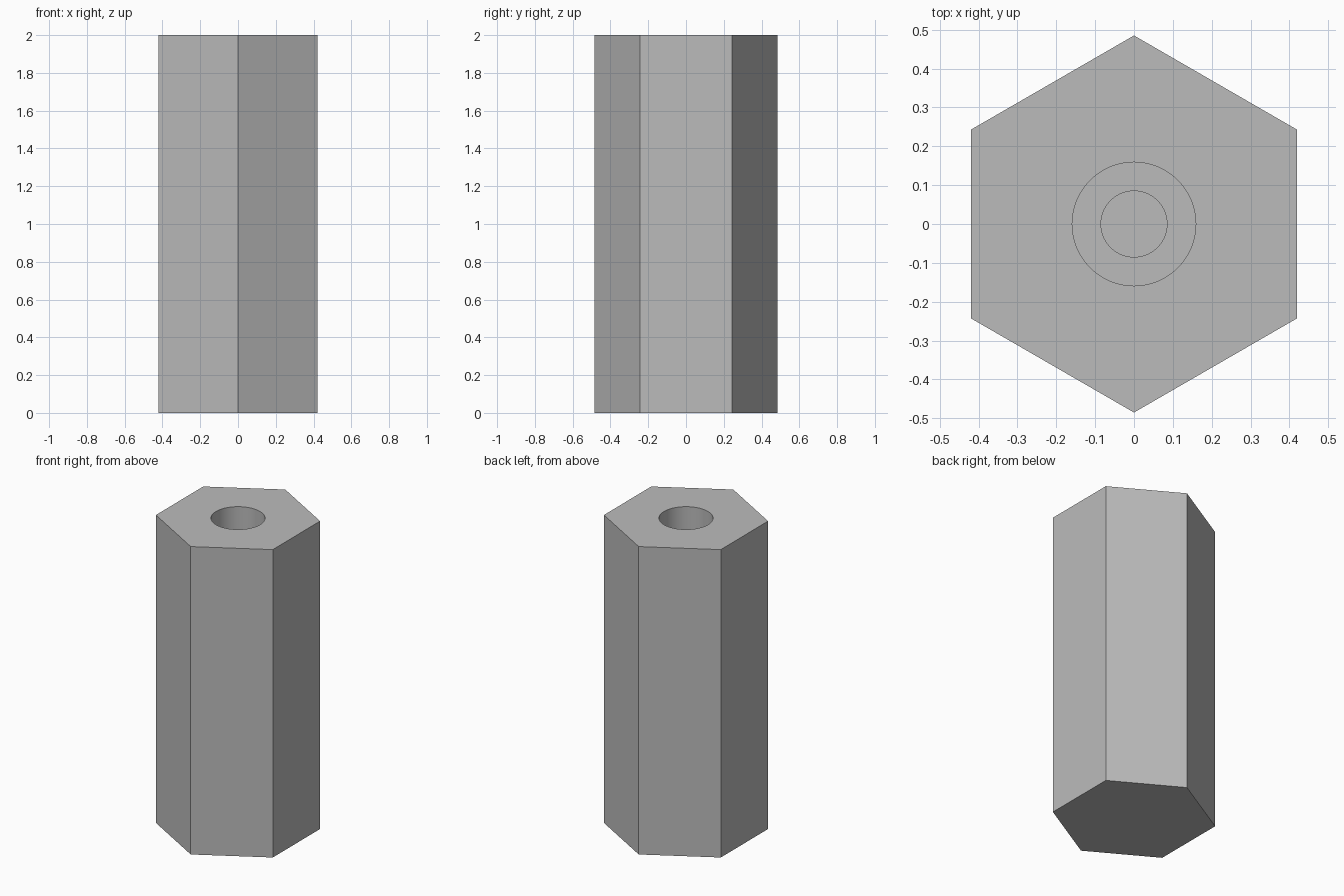
import bpy
import math

cube = bpy.data.objects.get("Cube")
if cube:
    bpy.data.objects.remove(cube, do_unlink=True)

HEIGHT = 2.0
HEX_RADIUS = 0.485

# Plain grey metal
grey = bpy.data.materials.new("grey_metal")
grey.use_nodes = True
colour = (0.5, 0.5, 0.5, 1)
grey.diffuse_color = colour
grey.node_tree.nodes["Principled BSDF"].inputs["Base Color"].default_value = colour


def cylinder(name, radius, bottom, top, sides):
    bpy.ops.mesh.primitive_cylinder_add(
        vertices=sides, radius=radius, depth=top - bottom,
        location=(0, 0, (top + bottom) / 2))
    obj = bpy.context.object
    obj.name = name
    obj.data.materials.append(grey)
    return obj


def cut(target, cutter):
    mod = target.modifiers.new(cutter.name, 'BOOLEAN')
    mod.operation = 'DIFFERENCE'
    mod.solver = 'EXACT'
    mod.object = cutter
    bpy.context.view_layer.objects.active = target
    bpy.ops.object.modifier_apply(modifier=mod.name)
    bpy.data.objects.remove(cutter, do_unlink=True)


# Hexagonal pillar, points facing front and back
standoff = cylinder("hex_standoff", HEX_RADIUS, 0, HEIGHT, 6)

# Blind stepped hole: wide bore, then a narrower pilot hole below it
cut(standoff, cylinder("wide_bore", 0.159, 0.8, HEIGHT + 0.1, 64))
cut(standoff, cylinder("pilot_hole", 0.085, 0.5, 0.9, 64))

# Smooth bore walls, crisp hexagon edges
bpy.ops.object.select_all(action='DESELECT')
standoff.select_set(True)
bpy.context.view_layer.objects.active = standoff
bpy.ops.object.shade_smooth_by_angle(angle=math.radians(30))
